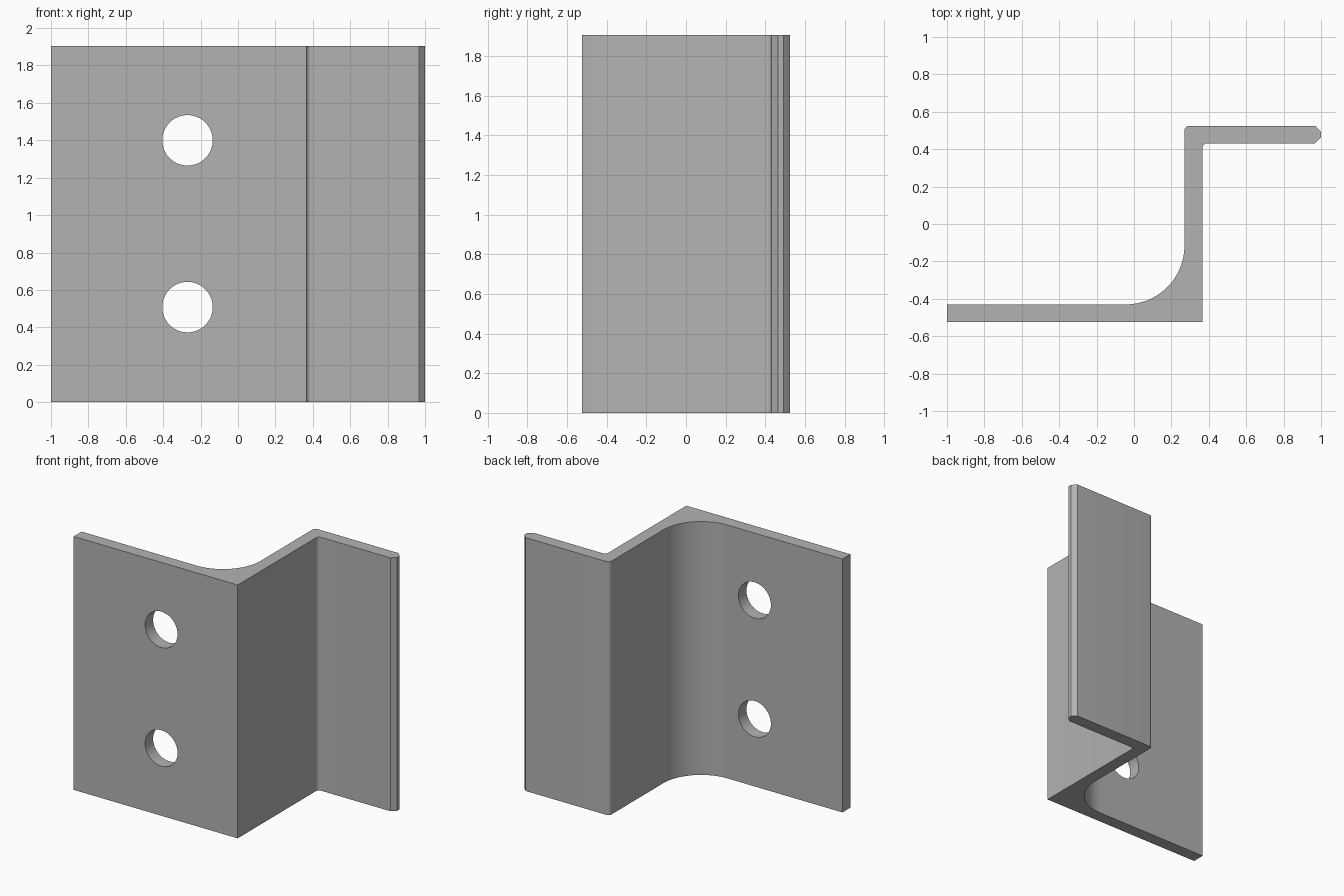
import bpy, bmesh
from math import cos, sin, radians
from mathutils import Vector

cube = bpy.data.objects.get("Cube")
if cube:
    bpy.data.objects.remove(cube, do_unlink=True)

HEIGHT = 1.905
DEPTH = 0.525      # half depth
THICK = 0.095
WEB_X = 0.365      # outer face of the web
FLANGE_IN = DEPTH - THICK

grey = bpy.data.materials.new("plain_grey")
grey.use_nodes = True
colour = (0.45, 0.45, 0.45, 1)
grey.diffuse_color = colour
grey.node_tree.nodes["Principled BSDF"].inputs["Base Color"].default_value = colour


def arc(cx, cy, r, start, end, steps):
    angles = [radians(start + (end - start) * i / steps) for i in range(steps + 1)]
    return [(cx + r * cos(a), cy + r * sin(a)) for a in angles]


# Z-shaped section, counter-clockwise
small, big, tip = 0.025, 0.315, 0.033
web_in = WEB_X - THICK
profile = [(-1, -DEPTH), (WEB_X, -DEPTH)]
profile += arc(WEB_X + small, FLANGE_IN - small, small, 180, 90, 6)
profile += [(1 - tip, FLANGE_IN), (1, FLANGE_IN + tip), (1, DEPTH - tip), (1 - tip, DEPTH)]
profile += arc(web_in + small, DEPTH - small, small, 90, 180, 6)
profile += arc(web_in - big, big - FLANGE_IN, big, 0, -90, 24)
profile += [(-1, -FLANGE_IN)]

# Extruded bracket
bm = bmesh.new()
base = bm.faces.new([bm.verts.new((x, y, 0)) for x, y in profile])
top = bmesh.ops.extrude_face_region(bm, geom=[base])["geom"]
bmesh.ops.translate(bm, vec=Vector((0, 0, HEIGHT)),
                    verts=[v for v in top if isinstance(v, bmesh.types.BMVert)])
bmesh.ops.recalc_face_normals(bm, faces=bm.faces)
mesh = bpy.data.meshes.new("bracket")
bm.to_mesh(mesh)
bm.free()
bracket = bpy.data.objects.new("bracket", mesh)
bpy.context.collection.objects.link(bracket)
mesh.materials.append(grey)

# Two bolt holes through the wide flange
bpy.context.view_layer.objects.active = bracket
for z in (0.508, 1.4):
    bpy.ops.mesh.primitive_cylinder_add(vertices=48, radius=0.135, depth=0.4,
                                        location=(-0.27, -0.48, z),
                                        rotation=(radians(90), 0, 0))
    cutter = bpy.context.object
    cutter.name = "hole_cutter"
    cutter.hide_render = True
    cutter.data.materials.append(grey)
    bpy.context.view_layer.objects.active = bracket
    mod = bracket.modifiers.new("bolt_hole", "BOOLEAN")
    mod.operation = "DIFFERENCE"
    mod.solver = "EXACT"
    mod.object = cutter
    bpy.ops.object.modifier_apply(modifier=mod.name)
    bpy.data.objects.remove(cutter, do_unlink=True)

# Smooth bends, sharp edges
bpy.ops.object.select_all(action="DESELECT")
bracket.select_set(True)
bpy.context.view_layer.objects.active = bracket
bpy.ops.object.shade_smooth_by_angle(angle=radians(30))
